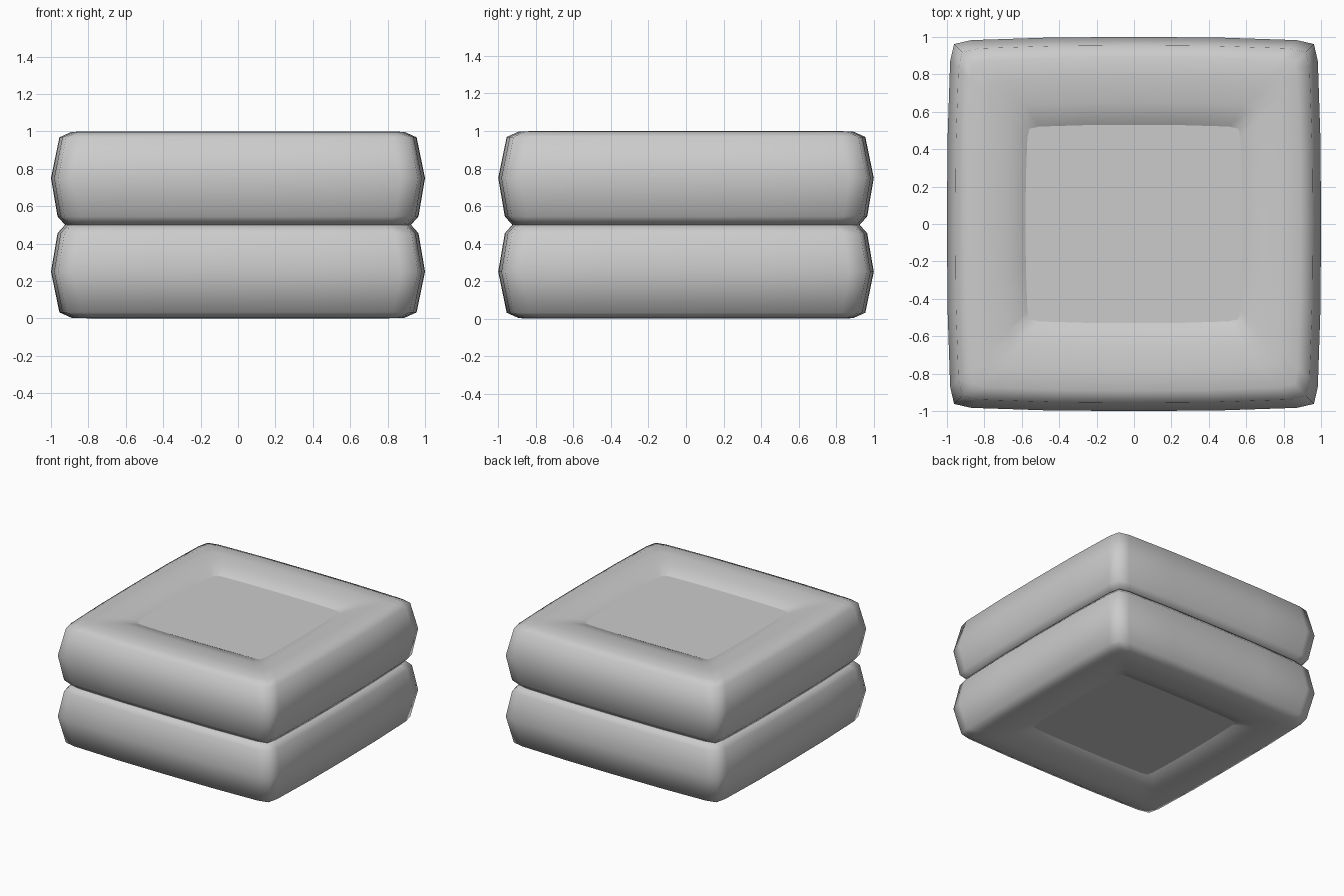
import bpy, bmesh

if "Cube" in bpy.data.objects:
    bpy.data.objects.remove(bpy.data.objects["Cube"])

# Cross-section of the upper cushion ring: half width x, half width y, height
SECTION = [
    (0.925, 0.925, 0.50), (0.965, 0.965, 0.545), (1.0, 1.0, 0.75),
    (0.955, 0.955, 0.968), (0.89, 0.89, 0.997), (0.79, 0.78, 1.0),
    (0.68, 0.65, 0.985), (0.58, 0.53, 0.952), (0.50, 0.46, 0.88),
    (0.46, 0.42, 0.75), (0.50, 0.46, 0.60), (0.70, 0.68, 0.51),
]


def outline(hx, hy):
    """Softly bulging square with clipped corners, counter-clockwise."""
    quarter = [(1, 0), (0.997, 0.45), (0.983, 0.87), (0.962, 0.962),
               (0.87, 0.983), (0.45, 0.997)]
    pts = []
    for _ in range(4):
        pts += quarter
        quarter = [(-y, x) for x, y in quarter]
    return [(x * hx, y * hy) for x, y in pts]


def make_object(name, bm):
    bmesh.ops.recalc_face_normals(bm, faces=bm.faces)
    me = bpy.data.meshes.new(name)
    bm.to_mesh(me)
    bm.free()
    ob = bpy.data.objects.new(name, me)
    bpy.context.collection.objects.link(ob)
    return ob


def cushion_ring(name, flip):
    bm = bmesh.new()
    loops = [[bm.verts.new((x, y, 1 - z if flip else z)) for x, y in outline(hx, hy)]
             for hx, hy, z in SECTION]
    for i, a in enumerate(loops):
        b = loops[(i + 1) % len(loops)]
        n = len(a)
        for j in range(n):
            k = (j + 1) % n
            bm.faces.new((a[j], a[k], b[k], b[j]))
    for f in bm.faces:
        f.smooth = True
    return make_object(name, bm)


# Two stacked inflated rings
cushion_ring("upper_ring", False)
cushion_ring("lower_ring", True)

# Flat core whose top and bottom show as the recessed panels
bm = bmesh.new()
lo, hi = [[bm.verts.new((x, y, z)) for x, y in outline(0.585, 0.535)]
          for z in (0.048, 0.952)]
bm.faces.new(lo)
bm.faces.new(hi)
for j in range(len(lo)):
    k = (j + 1) % len(lo)
    bm.faces.new((lo[j], lo[k], hi[k], hi[j]))
make_object("centre_panel", bm)
